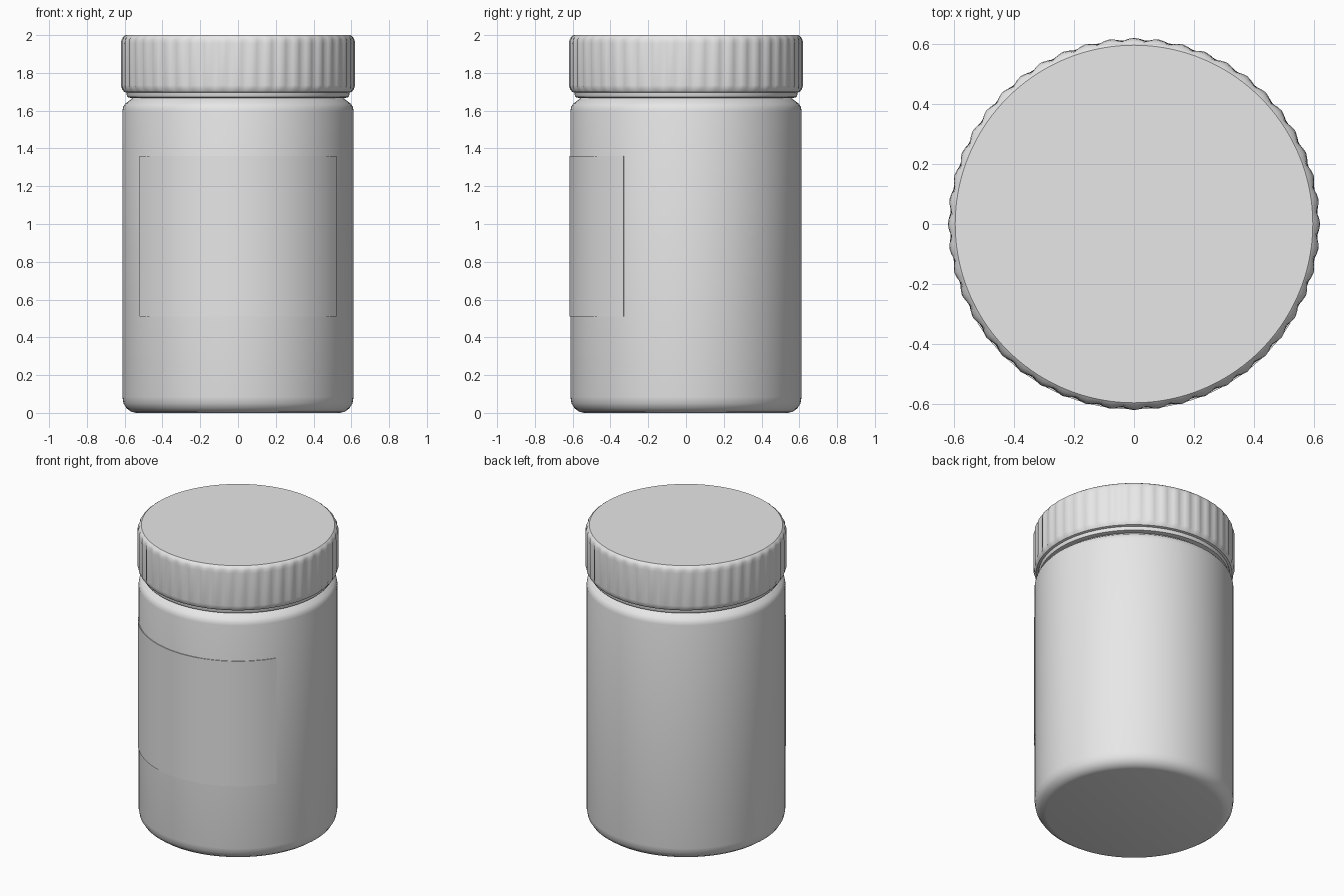
import bpy, bmesh, math

old = bpy.data.objects.get("Cube")
if old:
    bpy.data.objects.remove(old, do_unlink=True)


def material(name, value):
    m = bpy.data.materials.new(name)
    m.use_nodes = True
    m.diffuse_color = (value, value, value, 1)
    m.node_tree.nodes["Principled BSDF"].inputs["Base Color"].default_value = m.diffuse_color
    return m


grey = material("plain grey", 0.8)


def lathe(name, profile, steps, ripple=None, angle=35):
    """Spin (radius, z, ripple depth) rings round z and cap both ends."""
    bm = bmesh.new()
    rings = []
    for r, z, depth in profile:
        ring = []
        for i in range(steps):
            a = math.tau * i / steps
            rr = r - depth * (ripple[i % len(ripple)] if ripple else 0)
            ring.append(bm.verts.new((rr * math.cos(a), rr * math.sin(a), z)))
        rings.append(ring)
    for low, high in zip(rings, rings[1:]):
        for i in range(steps):
            j = (i + 1) % steps
            bm.faces.new((low[i], low[j], high[j], high[i]))
    bm.faces.new(rings[0][::-1])
    bm.faces.new(rings[-1])
    return finish(name, bm, angle)


def finish(name, bm, angle):
    mesh = bpy.data.meshes.new(name)
    bm.to_mesh(mesh)
    bm.free()
    mesh.materials.append(grey)
    ob = bpy.data.objects.new(name, mesh)
    bpy.context.collection.objects.link(ob)
    bpy.ops.object.select_all(action="DESELECT")
    ob.select_set(True)
    bpy.context.view_layer.objects.active = ob
    bpy.ops.object.shade_smooth_by_angle(angle=math.radians(angle))
    return ob


# Jar body with rounded foot, shoulder and neck
lathe("jar_body", [(r, z, 0) for r, z in (
    (0.54, 0), (0.565, 0.006), (0.59, 0.024), (0.606, 0.05), (0.612, 0.085),
    (0.612, 1.6), (0.608, 1.62), (0.597, 1.637), (0.56, 1.665),
    (0.54, 1.675), (0.54, 1.72))], 96)

# Tamper ring under the lid
lathe("tamper_ring", [(r, z, 0) for r, z in (
    (0.57, 1.668), (0.585, 1.672), (0.59, 1.685), (0.588, 1.72))], 96)

# Lid with a ribbed grip
lathe("lid", [
    (0.585, 1.694, 0), (0.603, 1.7, 0), (0.614, 1.715, 0.3), (0.62, 1.735, 1),
    (0.62, 1.955, 1), (0.617, 1.975, 0.8), (0.609, 1.99, 0.3), (0.595, 2.0, 0)],
    192, ripple=(0, 0.004, 0.011, 0.004))

# Curved front label, a thin raised sheet
bm = bmesh.new()
half, steps = math.radians(57.5), 32
columns = []
for i in range(steps + 1):
    a = -math.pi / 2 - half + 2 * half * i / steps
    columns.append([bm.verts.new((r * math.cos(a), r * math.sin(a), z))
                    for r, z in ((0.608, 0.51), (0.617, 0.51), (0.617, 1.36), (0.608, 1.36))])
for a, b in zip(columns, columns[1:]):
    for k in range(4):
        m = (k + 1) % 4
        bm.faces.new((a[k], b[k], b[m], a[m]))
bm.faces.new(columns[0])
bm.faces.new(columns[-1][::-1])
bmesh.ops.recalc_face_normals(bm, faces=bm.faces)
finish("front_label", bm, 35)
